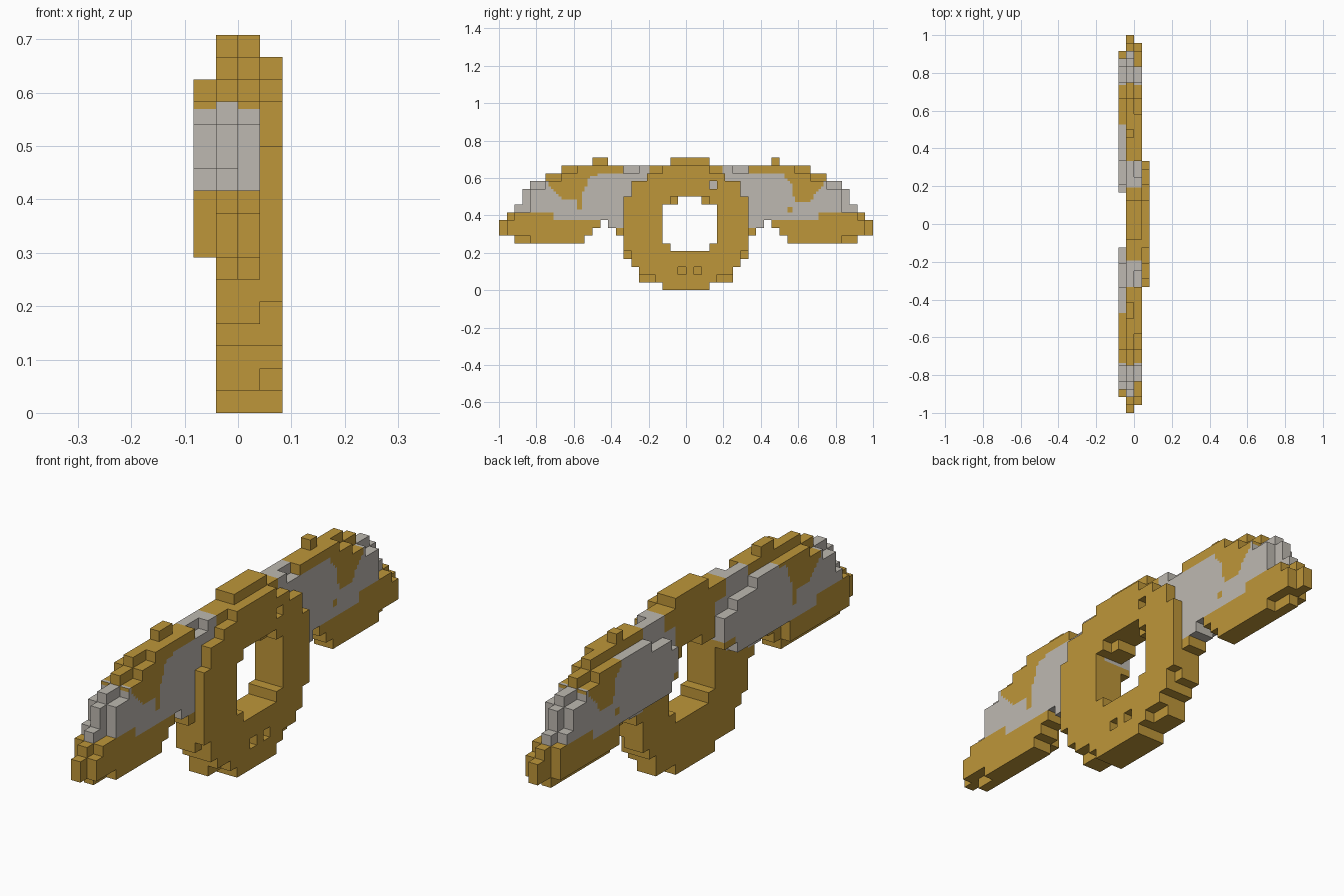
import bpy
import bmesh
from mathutils import Vector

if "Cube" in bpy.data.objects:
    bpy.data.objects.remove(bpy.data.objects["Cube"], do_unlink=True)

U = 1 / 24  # side of one block


def material(name, rgb):
    m = bpy.data.materials.new(name)
    m.use_nodes = True
    m.diffuse_color = (*rgb, 1)
    bsdf = m.node_tree.nodes["Principled BSDF"]
    bsdf.inputs["Base Color"].default_value = (*rgb, 1)
    bsdf.inputs["Roughness"].default_value = 0.8
    return m


GOLD = material("gold", (0.515, 0.305, 0.041))
SILVER = material("silver grey", (0.515, 0.485, 0.44))

# lower edge of the gold swirl on each wing: (distance from centre, height)
SWIRL_REAR = [(.43, .63), (.52, .62), (.57, .56), (.58, .47), (.66, .47), (.7, .53), (.75, .585), (1, .585)]
SWIRL_FRONT = [(.43, .63), (.52, .6), (.55, .52), (.555, .43), (.585, .43), (.59, .49), (.66, .49),
               (.71, .54), (.75, .585), (1, .585)]


def profile(points, a):
    for (a0, z0), (a1, z1) in zip(points, points[1:]):
        if a <= a1:
            return z0 + (z1 - z0) * max(0, (a - a0) / (a1 - a0))
    return points[-1][1]


def wing_colour(p):
    """0 is gold, 1 is silver."""
    a, z = abs(p.y), p.z
    if a < 8 * U:
        inner = .13 if .45 < z < .6 else .2
        return int(a > inner and z > 9 * U)
    if a < 10 * U and z > 8 * U and z < 15 * U:
        return 1
    if z < (9 if a < .71 else 10) * U:
        return 0
    if p.y > 0 and abs(a - .56) < .016 and abs(z - .435) < .016:
        return 0
    return int(z < profile(SWIRL_REAR if p.y > 0 else SWIRL_FRONT, a))


def all_gold(p):
    return 0


def slab(name, layer, cells, colour):
    """One layer of blocks; only outside faces are made, then split for the painted pattern."""
    bm = bmesh.new()
    verts = {}

    def vert(c):
        if c not in verts:
            verts[c] = bm.verts.new([n * U for n in c])
        return verts[c]

    for j, k in cells:
        base = (layer, j, k)
        for axis in range(3):
            u, v = (axis + 1) % 3, (axis + 2) % 3
            for side in (0, 1):
                near = list(base)
                near[axis] += 2 * side - 1
                if axis and (near[1], near[2]) in cells:
                    continue
                ring = []
                for du, dv in ((0, 0), (1, 0), (1, 1), (0, 1)):
                    c = list(base)
                    c[axis] += side
                    c[u] += du
                    c[v] += dv
                    ring.append(vert(tuple(c)))
                bm.faces.new(ring if side else ring[::-1])
    if colour is not all_gold:
        bmesh.ops.subdivide_edges(bm, edges=bm.edges[:], cuts=2, use_grid_fill=True)
    bm.normal_update()
    for f in bm.faces:
        f.material_index = colour(f.calc_center_median() - f.normal * 0.01)
    mesh = bpy.data.meshes.new(name)
    bm.to_mesh(mesh)
    bm.free()
    mesh.materials.append(GOLD)
    mesh.materials.append(SILVER)
    ob = bpy.data.objects.new(name, mesh)
    bpy.context.collection.objects.link(ob)
    return ob


def spans(reach, start=None, first=0):
    """Mirrored rows of blocks: reach is the outermost block of each row, start the innermost."""
    out = set()
    for k, far in enumerate(reach, first):
        for d in range((start or {}).get(k, 0), far + 1):
            out |= {(d, k), (-d - 1, k)}
    return out


def hole(reach):
    return {(j, k) for k, r in enumerate(reach, 5) for j in range(-r, r + 1)}


# front ring with its three small dimples
disc = spans([2, 3, 5, 6, 6, 7, 7, 7, 7, 7, 7, 7, 6, 6, 4, 2])
dimples = {(-1, 2), (1, 2), (3, 13)}
slab("front_ring", 1, disc - hole([2, 3, 3, 3, 3, 3, 2]) - dimples, all_gold)

# middle layers: ring body joined to both wings
ring_body = spans([2, 5, 5, 6, 7, 7, 7, 8, 9, 7, 7, 7, 7, 7, 7, 5])
opening = hole([2, 3, 3, 3, 3, 3, 1])
crest = {(j, 16) for j in range(-2, 3)}
wing_start = {6: 13, 7: 12, 8: 11}

outer_wing = spans([19, 22, 22, 21, 19, 19, 19, 17, 15], wing_start, 6)
outer_wing |= spans([13], {15: 8}, 15)
slab("wing_front_layer", 0, (ring_body | outer_wing | crest) - opening, wing_colour)

main_wing = spans([21, 23, 23, 22, 21, 20, 20, 19, 17, 15], wing_start, 6)
bumps = {(11, 16), (-11, 16), (-12, 16)}
slab("wing_core_layer", -1, (ring_body | main_wing | crest | bumps) - opening, wing_colour)

# raised plates on the back of each wing
plates = spans([21, 21, 21, 20, 19, 19, 17, 15], {7: 13, 8: 13, 9: 5, 13: 5, 14: 8}, 7)
plates = {c for c in plates if abs(c[0]) >= 4}
slab("wing_back_plates", -2, plates, wing_colour)
